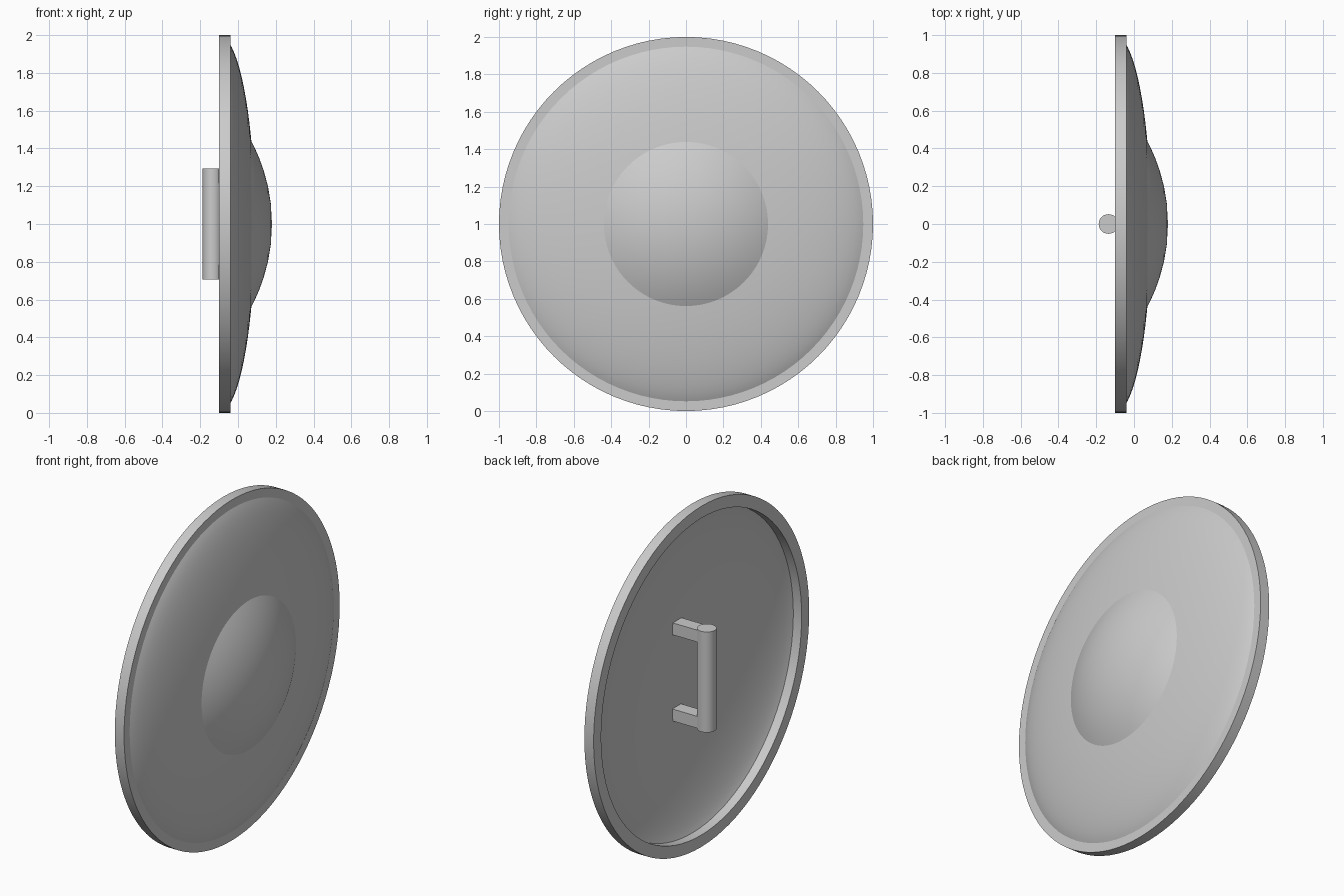
import bpy, bmesh
from math import sqrt, cos, sin, pi
from mathutils import Matrix

if "Cube" in bpy.data.objects:
    bpy.data.objects.remove(bpy.data.objects["Cube"])

CZ = 1.0      # height of the shield centre
SEG = 96


def finish(bm, name, smooth=True):
    bmesh.ops.remove_doubles(bm, verts=bm.verts, dist=1e-5)
    bmesh.ops.recalc_face_normals(bm, faces=bm.faces)
    me = bpy.data.meshes.new(name)
    bm.to_mesh(me)
    bm.free()
    ob = bpy.data.objects.new(name, me)
    bpy.context.collection.objects.link(ob)
    if smooth:
        bpy.ops.object.select_all(action='DESELECT')
        ob.select_set(True)
        bpy.context.view_layer.objects.active = ob
        bpy.ops.object.shade_smooth_by_angle(angle=0.52)
    return ob


def lathe(name, profile):
    """Spin a closed (x, radius) profile around the shield's x axis."""
    bm = bmesh.new()
    vs = [bm.verts.new((x, 0, CZ + r)) for x, r in profile]
    es = [bm.edges.new((vs[i], vs[(i + 1) % len(vs)])) for i in range(len(vs))]
    bmesh.ops.spin(bm, geom=vs + es, cent=(0, 0, CZ), axis=(1, 0, 0),
                   angle=2 * pi, steps=SEG)
    bmesh.ops.dissolve_degenerate(bm, edges=bm.edges, dist=1e-6)
    return finish(bm, name)


# Flat rim ring
lathe("rim", [(-0.10, 0.93), (-0.10, 1.0), (-0.04, 1.0), (-0.04, 0.93)])

# Shallow hollow dome (shell with an outer and an inner skin)
N = 16
angles = [i / N * 1.287 for i in range(N + 1)]
outer = [(-0.10 + 0.19 * cos(a), sin(a)) for a in angles]
inner = [(-0.10 + 0.165 * cos(a), 0.985 * sin(a)) for a in reversed(angles)]
lathe("shield_dome", outer + inner)

# Central boss, a spherical cap standing on the dome
R = 0.935
cap = [(0.18 - R + sqrt(R * R - r * r), r)
       for r in (0, 0.11, 0.2, 0.28, 0.35, 0.41, 0.445)]
lathe("boss", cap + [(0.068, 0)])

# Vertical round grip on the back
bm = bmesh.new()
bmesh.ops.create_cone(bm, cap_ends=True, segments=32, radius1=0.052,
                      radius2=0.052, depth=0.59,
                      matrix=Matrix.Translation((-0.135, 0, CZ)))
finish(bm, "grip")

# Two square posts joining grip and dome
for side, label in ((1, "upper"), (-1, "lower")):
    bm = bmesh.new()
    bmesh.ops.create_cube(bm, size=1,
                          matrix=Matrix.Translation((-0.03, 0, CZ + side * 0.253))
                          @ Matrix.Diagonal((0.19, 0.08, 0.07, 1)))
    finish(bm, label + "_grip_post", smooth=False)
